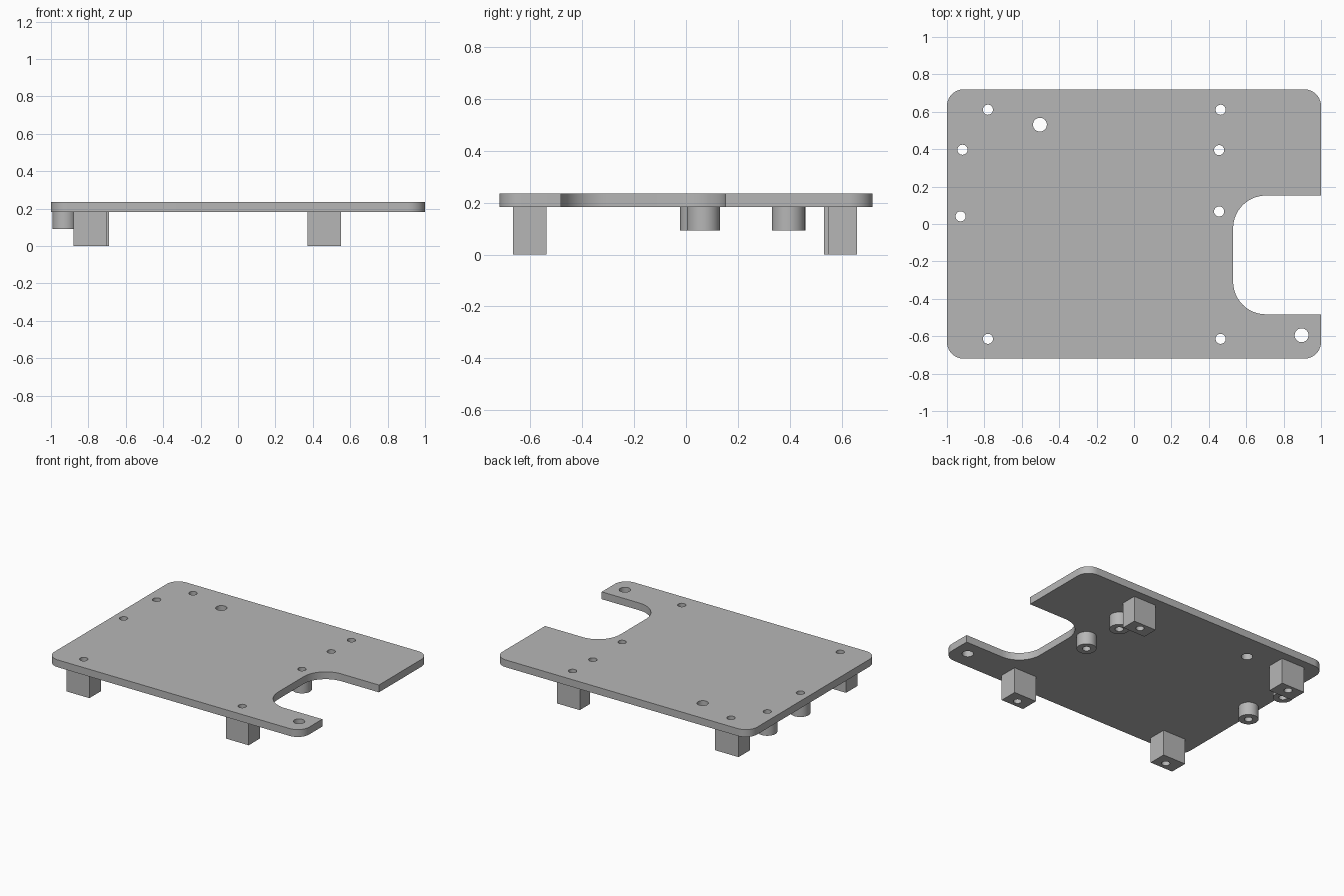
import bpy, bmesh, math

if "Cube" in bpy.data.objects:
    bpy.data.objects.remove(bpy.data.objects["Cube"], do_unlink=True)

TOP, UNDER, BOSS_BASE = 0.235, 0.183, 0.092
SMALL, LARGE = 0.027, 0.037

grey = bpy.data.materials.new("plain grey")
grey.use_nodes = True
grey.diffuse_color = (0.47, 0.47, 0.47, 1)
grey.node_tree.nodes["Principled BSDF"].inputs["Base Color"].default_value = grey.diffuse_color


def arc(cx, cy, r, start, end, steps=14):
    """Points along an arc, angles in degrees."""
    angles = [math.radians(start + (end - start) * i / steps) for i in range(steps + 1)]
    return [(cx + r * math.cos(a), cy + r * math.sin(a)) for a in angles]


def circle(x, y, r):
    return arc(x, y, r, 0, 360, 48)[:-1]


def rectangle(x0, x1, y0, y1):
    return [(x0, y0), (x1, y0), (x1, y1), (x0, y1)]


def prism(name, outline, z0, z1):
    """Extrude a closed outline between two heights."""
    bm = bmesh.new()
    face = bm.faces.new([bm.verts.new((x, y, z0)) for x, y in outline])
    lifted = bmesh.ops.extrude_face_region(bm, geom=[face])["geom"]
    verts = [v for v in lifted if isinstance(v, bmesh.types.BMVert)]
    bmesh.ops.translate(bm, vec=(0, 0, z1 - z0), verts=verts)
    bmesh.ops.recalc_face_normals(bm, faces=bm.faces)
    mesh = bpy.data.meshes.new(name)
    bm.to_mesh(mesh)
    bm.free()
    mesh.materials.append(grey)
    obj = bpy.data.objects.new(name, mesh)
    bpy.context.collection.objects.link(obj)
    return obj


def finish(obj, holes):
    """Drill the holes, then shade rounded walls smooth."""
    bpy.ops.object.select_all(action="DESELECT")
    bpy.context.view_layer.objects.active = obj
    obj.select_set(True)
    for x, y, r in holes:
        cutter = prism("drill", circle(x, y, r), -0.1, TOP + 0.1)
        cutter.hide_render = True
        mod = obj.modifiers.new("drill", "BOOLEAN")
        mod.operation, mod.solver, mod.object = "DIFFERENCE", "EXACT", cutter
        bpy.ops.object.modifier_apply(modifier=mod.name)
        bpy.data.objects.remove(cutter, do_unlink=True)
    bpy.ops.object.shade_smooth_by_angle(angle=math.radians(30))


# Square legs: footprint and hole centre
legs = {
    "front_right_leg": (-0.88, -0.70, -0.667, -0.538, -0.781, -0.614),
    "front_left_leg": (0.372, 0.551, -0.667, -0.538, 0.463, -0.614),
    "back_right_leg": (-0.875, -0.69, 0.533, 0.66, -0.781, 0.611),
    "back_left_leg": (0.372, 0.551, 0.548, 0.66, 0.463, 0.611),
}
for name, (x0, x1, y0, y1, hx, hy) in legs.items():
    finish(prism(name, rectangle(x0, x1, y0, y1), 0, UNDER), [(hx, hy, SMALL)])

# Round standoffs
standoffs = {
    "back_right_standoff": (-0.917, 0.397),
    "front_right_standoff": (-0.927, 0.041),
    "back_left_standoff": (0.455, 0.395),
    "front_left_standoff": (0.455, 0.067),
}
for name, (x, y) in standoffs.items():
    finish(prism(name, circle(x, y, 0.064), BOSS_BASE, UNDER), [(x, y, SMALL)])

# Plate with rounded corners and a rounded notch in its left edge
W, D, R = 1.0, 0.72, 0.09
N0, N1, NX, NR = -0.483, 0.152, 0.53, 0.175
outline = (
    arc(-W + R, -D + R, R, 180, 270)
    + arc(W - R, -D + R, R, 270, 360)
    + [(W, N0)]
    + arc(NX + NR, N0 + NR, NR, 270, 180)
    + arc(NX + NR, N1 - NR, NR, 180, 90)
    + [(W, N1)]
    + arc(W - R, D - R, R, 0, 90)
    + arc(-W + R, D - R, R, 90, 180)
)
holes = [(leg[4], leg[5], SMALL) for leg in legs.values()]
holes += [(x, y, SMALL) for x, y in standoffs.values()]
holes += [(-0.503, 0.531, LARGE), (0.896, -0.595, LARGE)]
finish(prism("plate", outline, UNDER, TOP), holes)
